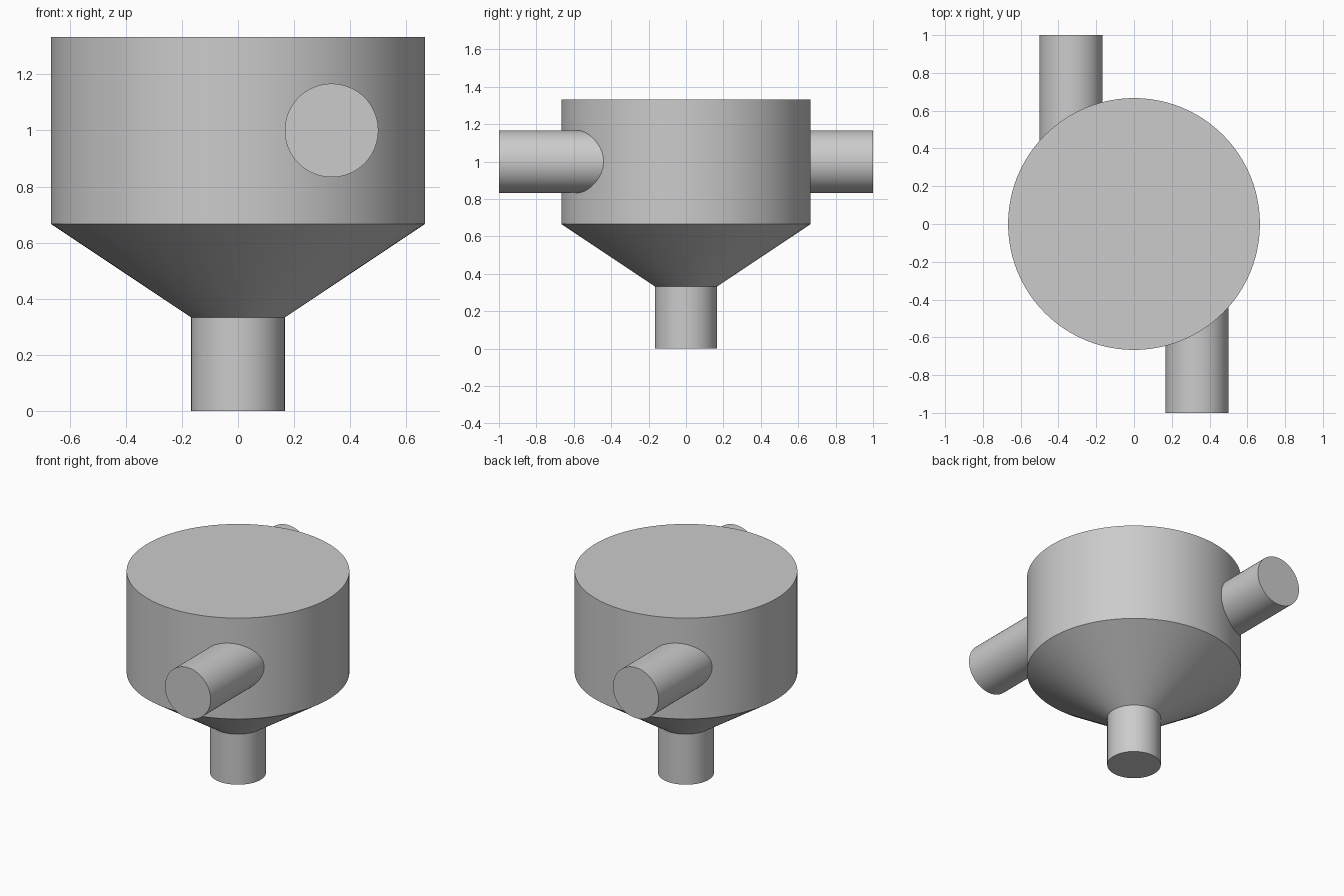
import bpy, bmesh, math
from mathutils import Matrix

cube = bpy.data.objects.get("Cube")
if cube:
    bpy.data.objects.remove(cube, do_unlink=True)

SEGMENTS = 96
PIPE_RADIUS = 1 / 6
DRUM_RADIUS = 2 / 3

steel = bpy.data.materials.new("plain_grey")
steel.use_nodes = True
GREY = (0.6, 0.6, 0.6, 1)
steel.diffuse_color = GREY
steel.node_tree.nodes["Principled BSDF"].inputs["Base Color"].default_value = GREY


def lathe(name, profile, matrix=Matrix()):
    """Turn a (radius, height) profile about z, cap both ends, then place it."""
    bm = bmesh.new()
    rings = []
    for radius, height in profile:
        ring = []
        for i in range(SEGMENTS):
            a = math.tau * i / SEGMENTS
            ring.append(bm.verts.new((radius * math.cos(a), radius * math.sin(a), height)))
        rings.append(ring)
    for low, high in zip(rings, rings[1:]):
        for i in range(SEGMENTS):
            j = (i + 1) % SEGMENTS
            bm.faces.new((low[i], low[j], high[j], high[i]))
    bm.faces.new(reversed(rings[0]))
    bm.faces.new(rings[-1])
    bm.transform(matrix)
    mesh = bpy.data.meshes.new(name)
    bm.to_mesh(mesh)
    bm.free()
    mesh.materials.append(steel)
    obj = bpy.data.objects.new(name, mesh)
    bpy.context.collection.objects.link(obj)
    bpy.ops.object.select_all(action="DESELECT")
    obj.select_set(True)
    bpy.context.view_layer.objects.active = obj
    bpy.ops.object.shade_smooth_by_angle(angle=math.radians(25))
    return obj


# Drum, conical hopper and outlet in one turned body
lathe("hopper_body", [(PIPE_RADIUS, 0), (PIPE_RADIUS, 1 / 3),
                      (DRUM_RADIUS, 2 / 3), (DRUM_RADIUS, 4 / 3)])

# Two opposed off-centre side pipes, their inner ends hidden in the drum
for name, turn in (("front_pipe", 0), ("back_pipe", math.pi)):
    place = (Matrix.Rotation(turn, 4, "Z")
             @ Matrix.Translation((1 / 3, 0, 1))
             @ Matrix.Rotation(math.pi / 2, 4, "X"))
    lathe(name, [(PIPE_RADIUS, 0.4), (PIPE_RADIUS, 1)], place)
